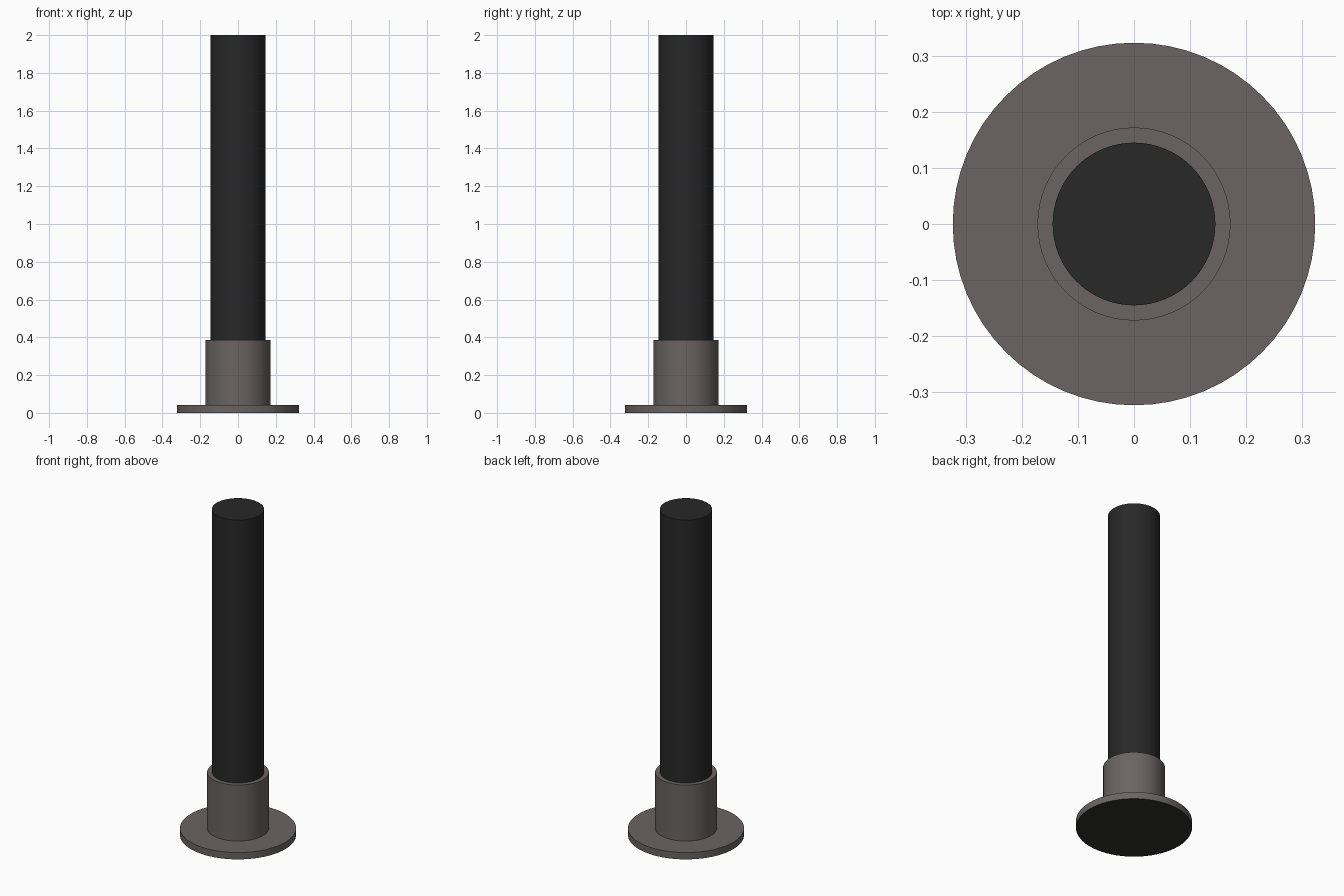
import bpy
import math

if "Cube" in bpy.data.objects:
    bpy.data.objects.remove(bpy.data.objects["Cube"])


def material(name, rgb):
    m = bpy.data.materials.new(name)
    m.diffuse_color = (*rgb, 1)
    m.use_nodes = True
    m.node_tree.nodes["Principled BSDF"].inputs["Base Color"].default_value = m.diffuse_color
    return m


def cylinder(name, radius, z0, z1, mat):
    bpy.ops.mesh.primitive_cylinder_add(
        vertices=64, radius=radius, depth=z1 - z0, location=(0, 0, (z0 + z1) / 2))
    ob = bpy.context.object
    ob.name = name
    ob.data.materials.append(mat)
    bpy.ops.object.shade_smooth_by_angle(angle=math.radians(30))
    return ob


metal = material("warm_grey_metal", (0.145, 0.127, 0.125))
black = material("black_coating", (0.021, 0.021, 0.021))
rubber = material("dark_underside", (0.028, 0.028, 0.026))

# Round foot plate with a dark underside
foot = cylinder("foot_plate", 0.323, 0.0, 0.042, metal)
foot.data.materials.append(rubber)
for face in foot.data.polygons:
    if face.normal.z < -0.9:
        face.material_index = 1

# Sleeve collar gripping the post
cylinder("collar", 0.172, 0.042, 0.386, metal)

# Tall post rising from the collar
cylinder("post", 0.145, 0.386, 2.0, black)
